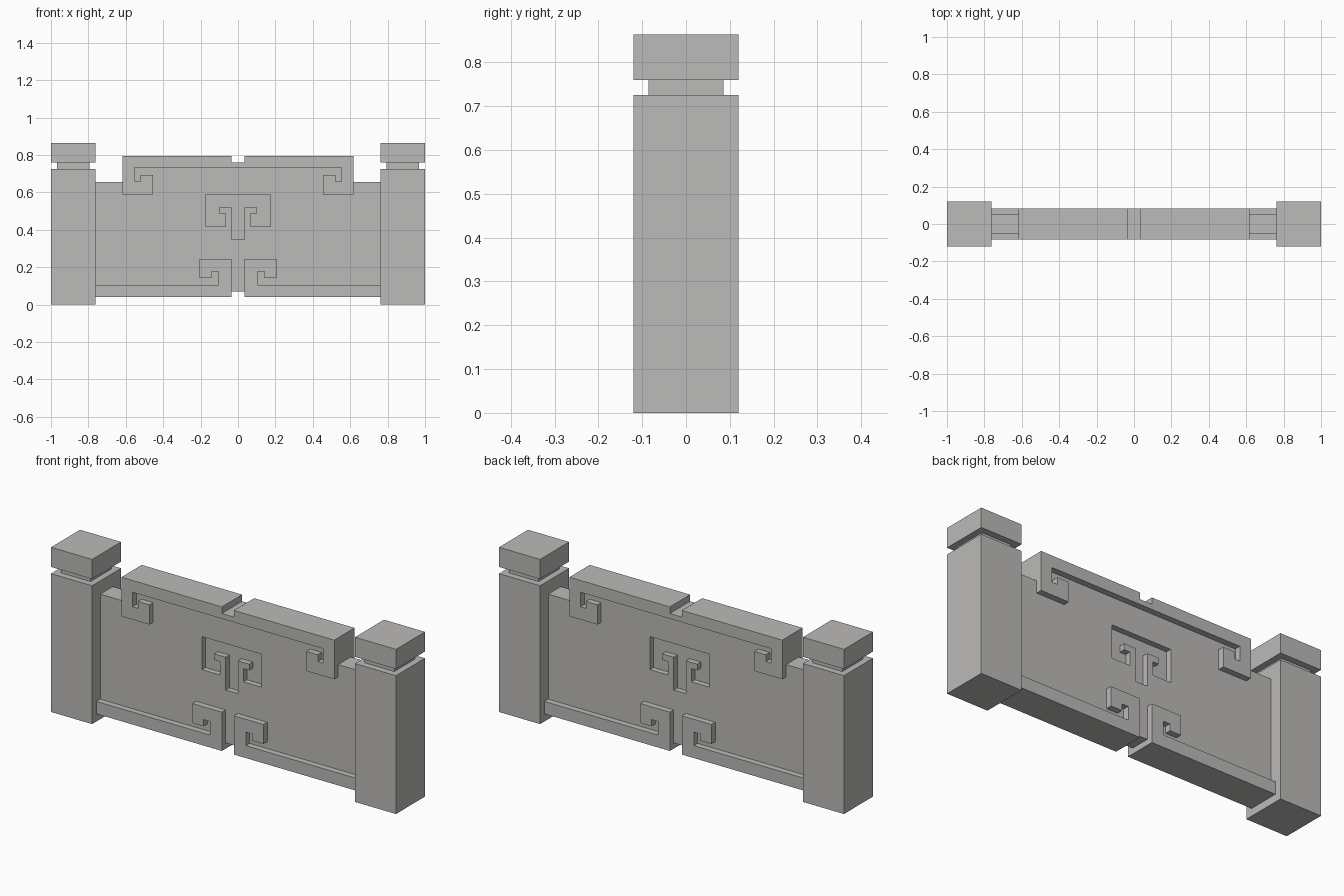
import bpy
import bmesh

if "Cube" in bpy.data.objects:
    bpy.data.objects.remove(bpy.data.objects["Cube"])

stone = bpy.data.materials.new("grey stone")
stone.diffuse_color = (0.5, 0.495, 0.485, 1)
stone.use_nodes = True
stone.node_tree.nodes["Principled BSDF"].inputs["Base Color"].default_value = stone.diffuse_color


def slab(name, points, y0, y1):
    """Extrude an (x, z) outline from y0 to y1."""
    bm = bmesh.new()
    face = bm.faces.new([bm.verts.new((x, y0, z)) for x, z in points])
    ext = bmesh.ops.extrude_face_region(bm, geom=[face])
    verts = [v for v in ext["geom"] if isinstance(v, bmesh.types.BMVert)]
    bmesh.ops.translate(bm, verts=verts, vec=(0, y1 - y0, 0))
    bmesh.ops.recalc_face_normals(bm, faces=bm.faces)
    mesh = bpy.data.meshes.new(name)
    bm.to_mesh(mesh)
    bm.free()
    mesh.materials.append(stone)
    obj = bpy.data.objects.new(name, mesh)
    bpy.context.collection.objects.link(obj)
    return obj


def mirrored(half):
    """Close a right-hand half outline with its reflection."""
    return half + [(-x, z) for x, z in reversed(half)]


def rect(x0, x1, z0, z1):
    return [(x0, z0), (x1, z0), (x1, z1), (x0, z1)]


PANEL_Y, RELIEF_Y, RECESS_Y = 0.052, 0.084, 0.022

# Wall panel, stepped up behind the top rail
panel = slab("panel", mirrored([
    (0.762, 0.07), (0.762, 0.655), (0.59, 0.655), (0.59, 0.75)]),
    -PANEL_Y, PANEL_Y)

# Sunken central motif on both faces
motif = mirrored([
    (0.173, 0.59), (0.173, 0.417), (0.067, 0.417), (0.067, 0.487),
    (0.102, 0.487), (0.102, 0.519), (0.035, 0.519), (0.035, 0.347)])
for side, label in ((-1, "front"), (1, "back")):
    cutter = slab(label + "_motif_cutter", motif, side * RECESS_Y, side * 0.15)
    cutter.hide_render = True
    cutter.hide_viewport = True
    cut = panel.modifiers.new(label + " motif", "BOOLEAN")
    cut.operation = "DIFFERENCE"
    cut.solver = "EXACT"
    cut.object = cutter

# Top rail with a centre notch and hooked ends
slab("top_rail", mirrored([
    (0.035, 0.76), (0.035, 0.795), (0.617, 0.795), (0.617, 0.59),
    (0.455, 0.59), (0.455, 0.693), (0.522, 0.693), (0.522, 0.657),
    (0.553, 0.657), (0.553, 0.733)]), -RELIEF_Y, RELIEF_Y)

# Bottom rail scroll outline
scroll = [
    (0.762, 0.04), (0.035, 0.04), (0.035, 0.243), (0.206, 0.243),
    (0.206, 0.141), (0.141, 0.141), (0.141, 0.176), (0.104, 0.176),
    (0.104, 0.105), (0.762, 0.105)]

for side, label in ((-1, "left"), (1, "right")):
    slab(label + "_bottom_scroll", [(side * x, z) for x, z in scroll],
         -RELIEF_Y, RELIEF_Y)
    # Post, narrow neck and cap
    c = side * 0.881
    slab(label + "_post", rect(c - 0.119, c + 0.119, 0, 0.725), -0.12, 0.12)
    slab(label + "_neck", rect(c - 0.086, c + 0.086, 0.725, 0.76), -0.086, 0.086)
    slab(label + "_cap", rect(c - 0.119, c + 0.119, 0.76, 0.863), -0.12, 0.12)
